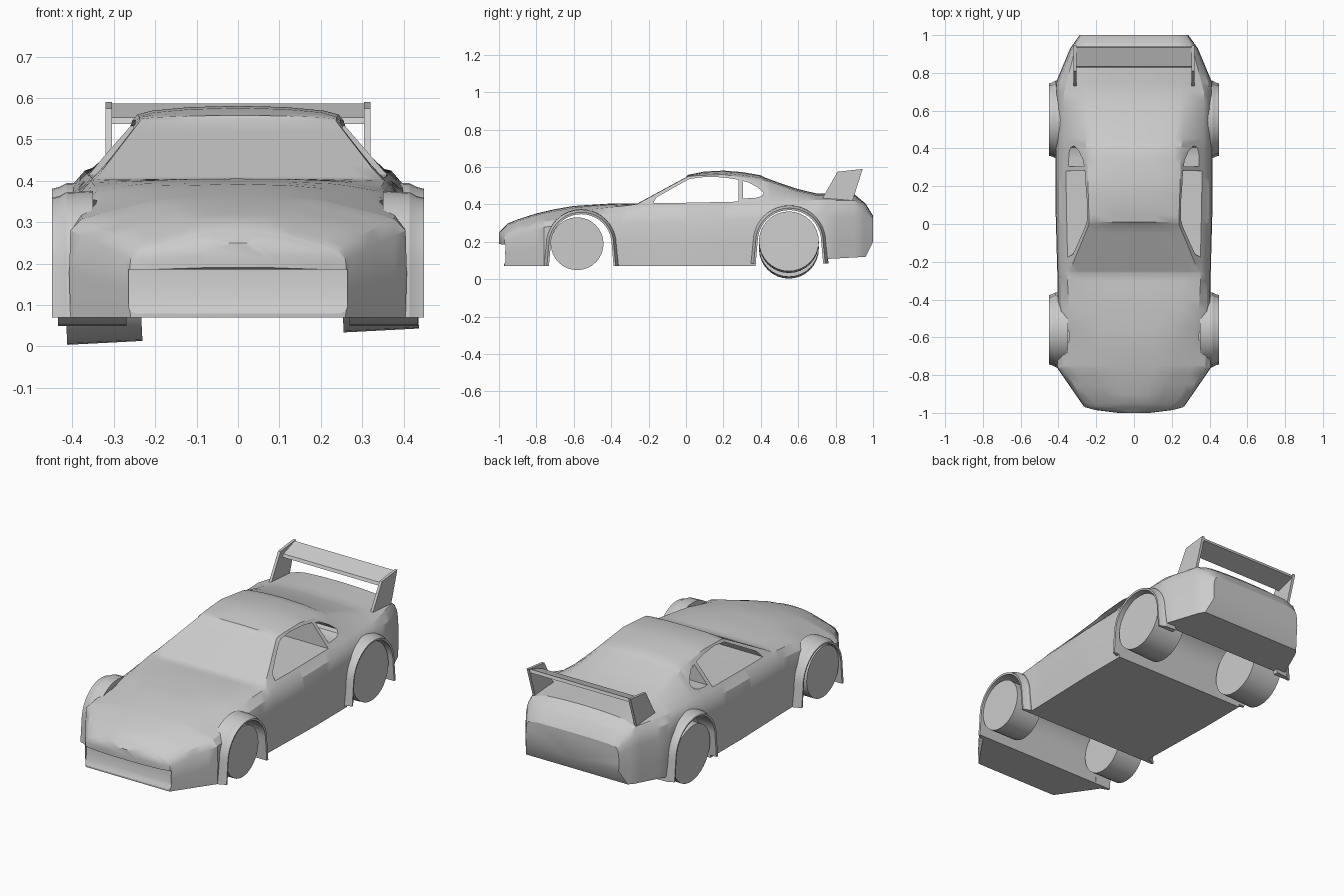
import bpy, bmesh, math

if "Cube" in bpy.data.objects:
    bpy.data.objects.remove(bpy.data.objects["Cube"])


def lerp(keys, y):
    """Piecewise-linear lookup in a list of (y, value) keys."""
    for (a, u), (b, v) in zip(keys, keys[1:]):
        if y <= b:
            return u + (v - u) * (y - a) / (b - a)
    return keys[-1][1]


def loft(name, rings):
    """Closed solid skinned through rings that have equal point counts."""
    bm = bmesh.new()
    vs = [[bm.verts.new(p) for p in r] for r in rings]
    n = len(rings[0])
    for a, b in zip(vs, vs[1:]):
        for i in range(n):
            j = (i + 1) % n
            bm.faces.new((a[i], a[j], b[j], b[i]))
    bm.faces.new(vs[0])
    bm.faces.new(vs[-1])
    bmesh.ops.recalc_face_normals(bm, faces=bm.faces)
    me = bpy.data.meshes.new(name)
    bm.to_mesh(me)
    bm.free()
    ob = bpy.data.objects.new(name, me)
    bpy.context.collection.objects.link(ob)
    return ob


def prism(name, profile, x0, x1):
    """Side profile (y, z) extruded along x."""
    return loft(name, [[(x, y, z) for y, z in profile] for x in (x0, x1)])


def activate(ob):
    bpy.ops.object.select_all(action='DESELECT')
    ob.select_set(True)
    bpy.context.view_layer.objects.active = ob


def smooth(ob, deg=30):
    activate(ob)
    bpy.ops.object.shade_smooth_by_angle(angle=math.radians(deg))


def cut(ob, cutter):
    activate(ob)
    m = ob.modifiers.new("cut", 'BOOLEAN')
    m.object, m.operation, m.solver = cutter, 'DIFFERENCE', 'EXACT'
    bpy.ops.object.modifier_apply(modifier=m.name)
    bpy.data.objects.remove(cutter)


def arch_path(cy, cz, r, bottom, n=20):
    """Upside-down U around a wheel."""
    arc = [(cy - r * math.cos(math.pi * i / n), cz + r * math.sin(math.pi * i / n))
           for i in range(n + 1)]
    return [(cy - r * 1.06, bottom)] + arc + [(cy + r * 1.06, bottom)]


# Body guide curves along the length
TOP = [(-1, .25), (-.95, .3), (-.9, .32), (-.8, .352), (-.7, .375), (-.6, .392), (-.4, .405),
       (-.26, .405), (0, .546), (.01, .558), (.1, .576), (.2, .581), (.3, .573), (.4, .556),
       (.415, .547), (.5, .515), (.6, .482), (.7, .458), (.9, .455), (.96, .405), (1, .34)]
ROOF_X = [(-1, .04), (-.985, .1), (-.97, .12), (-.76, .22), (-.5, .26), (-.3, .3), (-.26, .345),
          (0, .237), (.4, .25), (.7, .29), (.93, .25), (1, .22)]
ROOF_Z = [(-1, .245), (-.97, .27), (-.9, .305), (-.76, .347), (-.5, .389), (-.26, .403),
          (0, .544), (.015, .552), (.2, .56), (.4, .53), (.55, .48), (.7, .44), (.9, .44),
          (.96, .4), (1, .337)]
BELT_X = [(-1, .06), (-.985, .15), (-.97, .19), (-.9, .25), (-.76, .31), (-.5, .34), (-.26, .355),
          (.3, .365), (.7, .37), (.93, .31), (1, .27)]
BELT_Z = [(-1, .235), (-.97, .25), (-.9, .285), (-.76, .325), (-.5, .375), (-.26, .4), (.3, .41),
          (.7, .425), (.9, .42), (.96, .38), (1, .33)]
SIDE_X = [(-1, .08), (-.985, .2), (-.97, .26), (-.76, .405), (-.3, .402), (.1, .413), (.75, .41),
          (.93, .335), (1, .285)]
SIDE_Z = [(-1, .22), (-.97, .21), (-.76, .28), (-.3, .3), (.3, .32), (.7, .34), (.93, .33), (1, .29)]
BASE_Z = [(-1, .19), (-.982, .185), (-.972, .07), (.55, .07), (.6, .1), (.96, .12), (1, .2)]


def section(y):
    zc, rx, rz, bx, bz, sx, sz, zb = (lerp(k, y) for k in
                                      (TOP, ROOF_X, ROOF_Z, BELT_X, BELT_Z, SIDE_X, SIDE_Z, BASE_Z))
    half = [(0, zb), (sx, zb), (sx + .003, (zb + sz) / 2), (sx, sz),
            (sx - (sx - bx) * .3, sz + (bz - sz) * .62), (bx, bz), (rx, rz),
            (rx * .85, rz + (zc - rz) * .45), (rx * .48, zc - (zc - rz) * .15), (0, zc)]
    return [(x, y, z) for x, z in half] + [(-x, y, z) for x, z in half[-2:0:-1]]


stations = {round(-1 + i * .05, 3) for i in range(41)}
for keys in (TOP, ROOF_X, SIDE_X, BASE_Z):
    stations |= {round(k[0], 3) for k in keys}
body = loft("body", [section(y) for y in sorted(stations)])

# Wheel arches: (name, centre y, centre z, inner radius)
ARCHES = [("front", -.56, .185, .163), ("rear", .553, .2, .17)]
for name, cy, cz, r in ARCHES:
    cut(body, prism("wheel_cutter", arch_path(cy, cz, r + .006, -.1), -.6, .6))

# Side windows and front air intake
cut(body, prism("window_cutter", [(-.175, .407), (-.05, .408), (.28, .415), (.282, .532), (.2, .545),
                                  (.1, .547), (.02, .537), (-.06, .493), (-.16, .436)], -.6, .6))
cut(body, prism("quarter_window_cutter", [(.305, .432), (.305, .526), (.34, .515), (.385, .49),
                                          (.415, .462), (.405, .445), (.37, .435)], -.6, .6))
cut(body, prism("intake_cutter", [(-1.05, 0), (-.985, 0), (-.978, .07), (-.957, .11),
                                  (-.955, .185), (-1.05, .185)], -.265, .265))
smooth(body)

# Flared arch lips, swept profile (radius offset, x)
LIP = [(0, .35), (0, .448), (.014, .45), (.02, .432), (.032, .415), (.036, .35)]
for name, cy, cz, r in ARCHES:
    for side, s in (("right", 1), ("left", -1)):
        paths = [(arch_path(cy, cz, r + d * .75, .07 if name == "front" else .085), x)
                 for d, x in LIP]
        rings = [[(s * x, *p[i]) for p, x in paths] for i in range(len(paths[0][0]))]
        smooth(loft(f"{name}_{side}_arch", rings), 25)

# Wheels: the rear pair sits slightly askew
for name, loc, r, depth, tilt in (
        ("front_right_wheel", (.352, -.582, .19), .141, .165, 0),
        ("front_left_wheel", (-.352, -.582, .19), .141, .165, 0),
        ("rear_right_wheel", (.338, .55, .198), .16, .182, 3),
        ("rear_left_wheel", (-.33, .55, .168), .16, .182, 3)):
    bpy.ops.mesh.primitive_cylinder_add(vertices=32, radius=r, depth=depth, location=loc,
                                        rotation=(0, math.radians(90 - tilt), 0))
    bpy.context.object.name = name
    smooth(bpy.context.object)

# Rear wing: two end plates and a tilted blade
for side, s in (("right", 1), ("left", -1)):
    prism(f"{side}_wing_plate", [(.725, .425), (.89, .418), (.945, .59), (.81, .575)],
          s * .305, s * .32)
prism("wing_blade", [(.828, .537), (.835, .553), (.935, .587), (.94, .57)], -.306, .306)
